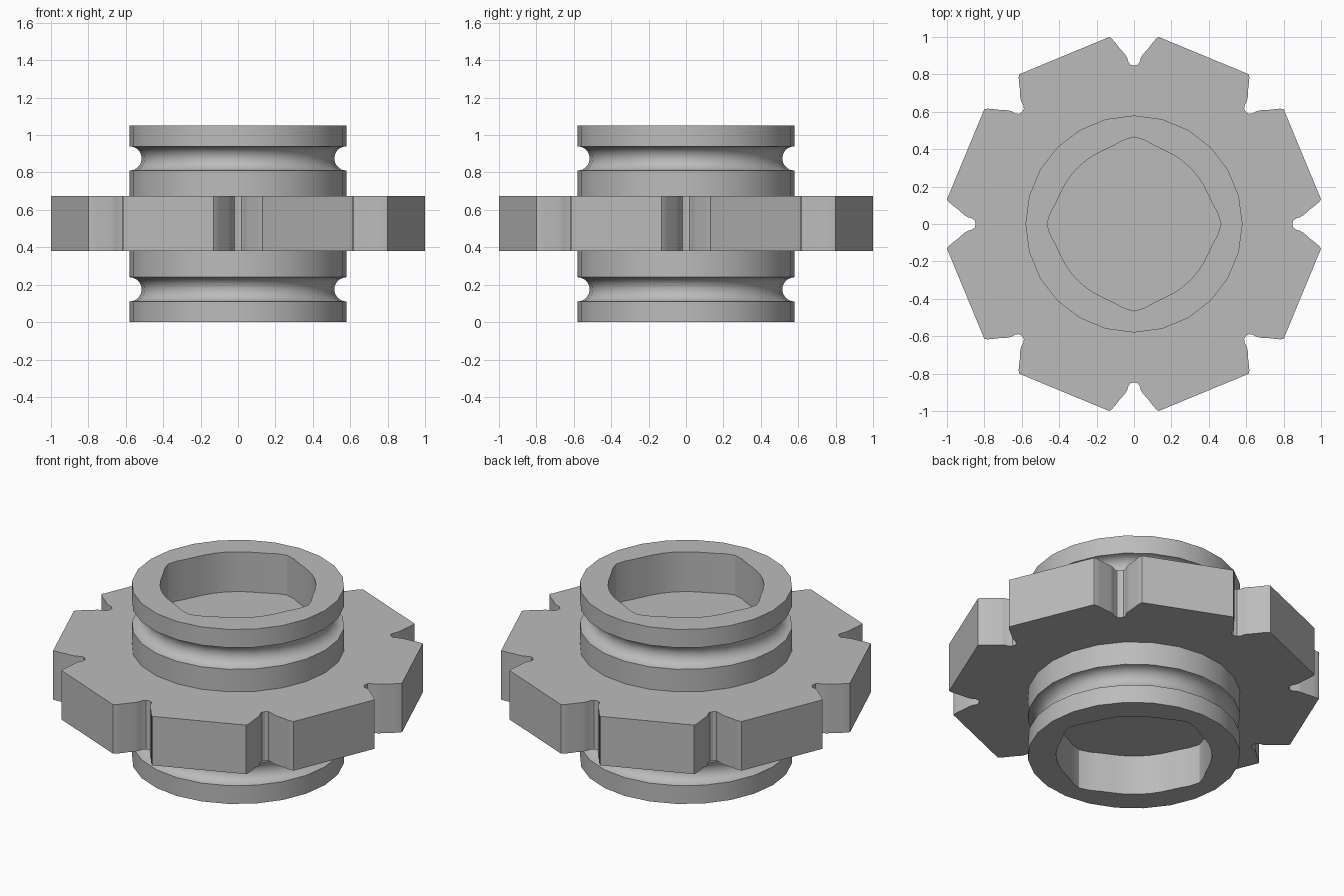
import bpy, bmesh, math
from mathutils import Vector, Matrix

default = bpy.data.objects.get("Cube")
if default:
    bpy.data.objects.remove(default, do_unlink=True)

metal = bpy.data.materials.new("plain grey")
metal.use_nodes = True
GREY = (0.5, 0.5, 0.5, 1)
metal.diffuse_color = GREY
metal.node_tree.nodes["Principled BSDF"].inputs["Base Color"].default_value = GREY

SEGMENTS = 48
HEIGHT = 1.05
HUB_RADIUS = 0.58
RECESS = 0.24


def finish(bm, name):
    bmesh.ops.recalc_face_normals(bm, faces=bm.faces)
    mesh = bpy.data.meshes.new(name)
    bm.to_mesh(mesh)
    bm.free()
    obj = bpy.data.objects.new(name, mesh)
    bpy.context.collection.objects.link(obj)
    mesh.materials.append(metal)
    bpy.ops.object.select_all(action="DESELECT")
    obj.select_set(True)
    bpy.context.view_layer.objects.active = obj
    bpy.ops.object.shade_smooth_by_angle(angle=math.radians(25))
    return obj


def add_ring(bm, radius_at, z):
    ring = []
    for i in range(SEGMENTS):
        a = math.tau * i / SEGMENTS
        r = radius_at(i, a)
        ring.append(bm.verts.new((r * math.cos(a), r * math.sin(a), z)))
    return ring


def outer(radius):
    # 24 flat sides: every second point lies at the middle of a side
    flat = math.cos(math.tau / SEGMENTS)
    return lambda i, a: radius * (flat if i % 2 else 1)


def lobed(i, a):
    # Round pocket with a shallow lobe on each axis
    quarter = math.pi / 2
    d = a - quarter * round(a / quarter)
    return 0.425 + 0.04 * math.exp(-(d / 0.2) ** 2)


# Hub: lathed barrel with two round grooves and a lobed pocket in each end
def groove(center, radius=0.065, steps=10):
    angles = [math.pi * k / steps for k in range(steps + 1)]
    return [(HUB_RADIUS - radius * math.sin(t), center - radius * math.cos(t)) for t in angles]


profile = [(HUB_RADIUS, 0)] + groove(0.175) + groove(HEIGHT - 0.175) + [(HUB_RADIUS, HEIGHT)]
bm = bmesh.new()
rings = [add_ring(bm, lobed, RECESS), add_ring(bm, lobed, 0)]
rings += [add_ring(bm, outer(r), z) for r, z in profile]
rings += [add_ring(bm, lobed, HEIGHT), add_ring(bm, lobed, HEIGHT - RECESS)]
for low, high in zip(rings, rings[1:]):
    for i in range(SEGMENTS):
        j = (i + 1) % SEGMENTS
        bm.faces.new((low[i], low[j], high[j], high[i]))
bm.faces.new(rings[0])
bm.faces.new(rings[-1])
finish(bm, "hub")

# Toothed disc: one notch outline mirrored and repeated eight times
half = [(0.132, 1.0), (0.118, 0.99), (0.1, 0.97), (0.075, 0.937), (0.05, 0.91),
        (0.037, 0.89), (0.03, 0.865), (0.018, 0.851)]
notch = half + [(0, 0.847)] + [(-x, y) for x, y in reversed(half)]
bm = bmesh.new()
outline = []
for k in range(8):
    turn = Matrix.Rotation(k * math.pi / 4, 3, "Z")
    outline += [bm.verts.new(turn @ Vector((x, y, 0.38))) for x, y in notch]
base = bm.faces.new(outline)
top = bmesh.ops.extrude_face_region(bm, geom=[base], use_keep_orig=True)
bmesh.ops.translate(bm, vec=(0, 0, 0.295),
                    verts=[v for v in top["geom"] if isinstance(v, bmesh.types.BMVert)])
finish(bm, "toothed_disc")
